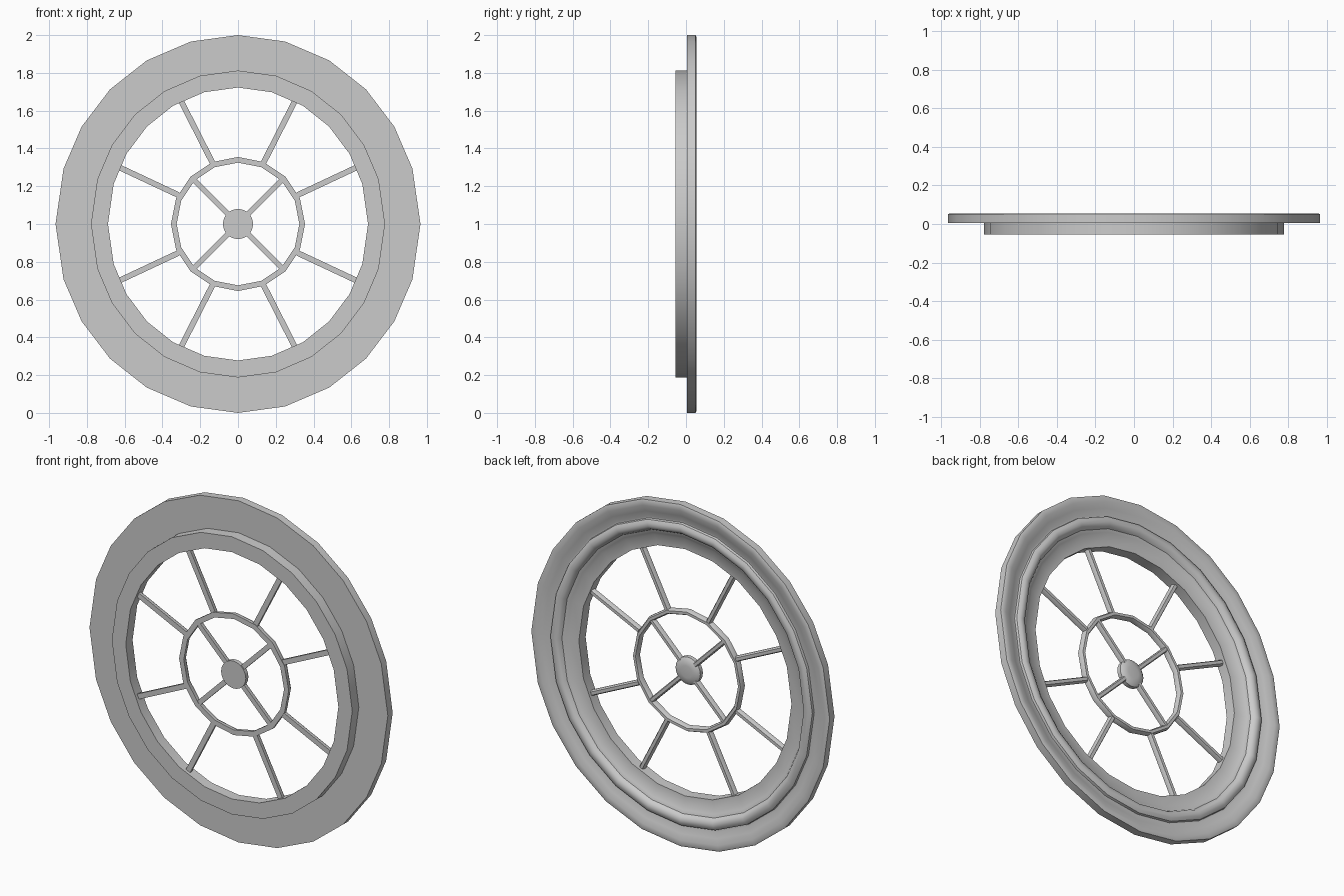
import bpy, bmesh
from math import sin, cos, pi, radians
from mathutils import Vector

if "Cube" in bpy.data.objects:
    bpy.data.objects.remove(bpy.data.objects["Cube"])

CZ = 1.0  # height of the window centre


def finish(name, bm, angle=35):
    bmesh.ops.recalc_face_normals(bm, faces=bm.faces)
    me = bpy.data.meshes.new(name)
    bm.to_mesh(me)
    bm.free()
    ob = bpy.data.objects.new(name, me)
    bpy.context.collection.objects.link(ob)
    bpy.ops.object.select_all(action='DESELECT')
    ob.select_set(True)
    bpy.context.view_layer.objects.active = ob
    bpy.ops.object.shade_smooth_by_angle(angle=radians(angle))
    return ob


def ring(name, profile, angles, narrow=0.0):
    """Sweep a closed (radius, y) profile round the centre."""
    bm = bmesh.new()
    rows = [[bm.verts.new(((r - narrow) * sin(a), y, CZ + r * cos(a)))
             for r, y in profile] for a in angles]
    n, m = len(rows), len(profile)
    for i in range(n):
        p, q = rows[i], rows[(i + 1) % n]
        for j in range(m):
            k = (j + 1) % m
            bm.faces.new((p[j], p[k], q[k], q[j]))
    return finish(name, bm)


def bar(name, p, q, half=0.015):
    """Glazing bar from p to q: flat front, rounded back."""
    section = [(-half, -0.036), (half, -0.036), (half, -0.02),
               (half * 0.6, -0.009), (-half * 0.6, -0.009), (-half, -0.02)]
    p, q = Vector((p[0], 0, CZ + p[1])), Vector((q[0], 0, CZ + q[1]))
    d = (q - p).normalized()
    side = Vector((d.z, 0, -d.x))
    bm = bmesh.new()
    a, b = [[bm.verts.new(e + side * w + Vector((0, y, 0))) for w, y in section]
            for e in (p, q)]
    for i in range(len(section)):
        j = (i + 1) % len(section)
        bm.faces.new((a[i], a[j], b[j], b[i]))
    bm.faces.new(a)
    bm.faces.new(b)
    return finish(name, bm)


# Outer frame: 24 sides, slightly narrower than tall, moulded back
quarter = [0, 15, 30, 44.5, 59, 73]
half_turn = quarter + [90] + [180 - t for t in quarter[:0:-1]]
outline = [radians(t) for t in half_turn + [t + 180 for t in half_turn]]
frame = [(0.7225, -0.055), (0.8125, -0.055), (0.8125, 0.006), (1.0, 0.006),
         (1.0, 0.051), (0.99, 0.055), (0.965, 0.053), (0.93, 0.043),
         (0.895, 0.029), (0.885, 0.029), (0.882, 0.043), (0.866, 0.053),
         (0.846, 0.054), (0.828, 0.045), (0.818, 0.028), (0.80, 0.022),
         (0.785, 0.012), (0.7225, 0.008)]
ring("outer_frame", frame, outline, narrow=0.034)

# Inner ring: 16 sides
inner = [(0.325, -0.038), (0.355, -0.038), (0.355, -0.02),
         (0.348, -0.007), (0.332, -0.007), (0.325, -0.02)]
ring("inner_ring", inner, [i * pi / 8 for i in range(16)])

# Hub: flat front, softly domed back
bm = bmesh.new()
levels = [(0.08, -0.042), (0.08, -0.018), (0.065, -0.007), (0.035, -0.003)]
rows = [[bm.verts.new((r * sin(i * pi / 12), y, CZ + r * cos(i * pi / 12)))
         for i in range(24)] for r, y in levels]
for a, b in zip(rows, rows[1:]):
    for i in range(24):
        j = (i + 1) % 24
        bm.faces.new((a[i], a[j], b[j], b[i]))
bm.faces.new(rows[0])
bm.faces.new(rows[-1])
finish("hub", bm)

# Glazing bars, mirrored into four quarters
for sx in (1, -1):
    for sz in (1, -1):
        bar("inner_bar", (0.04 * sx, 0.04 * sz), (0.24 * sx, 0.24 * sz), 0.014)
        bar("outer_bar_steep", (0.133 * sx, 0.32 * sz), (0.31 * sx, 0.668 * sz))
        bar("outer_bar_shallow", (0.315 * sx, 0.153 * sz), (0.65 * sx, 0.31 * sz))
